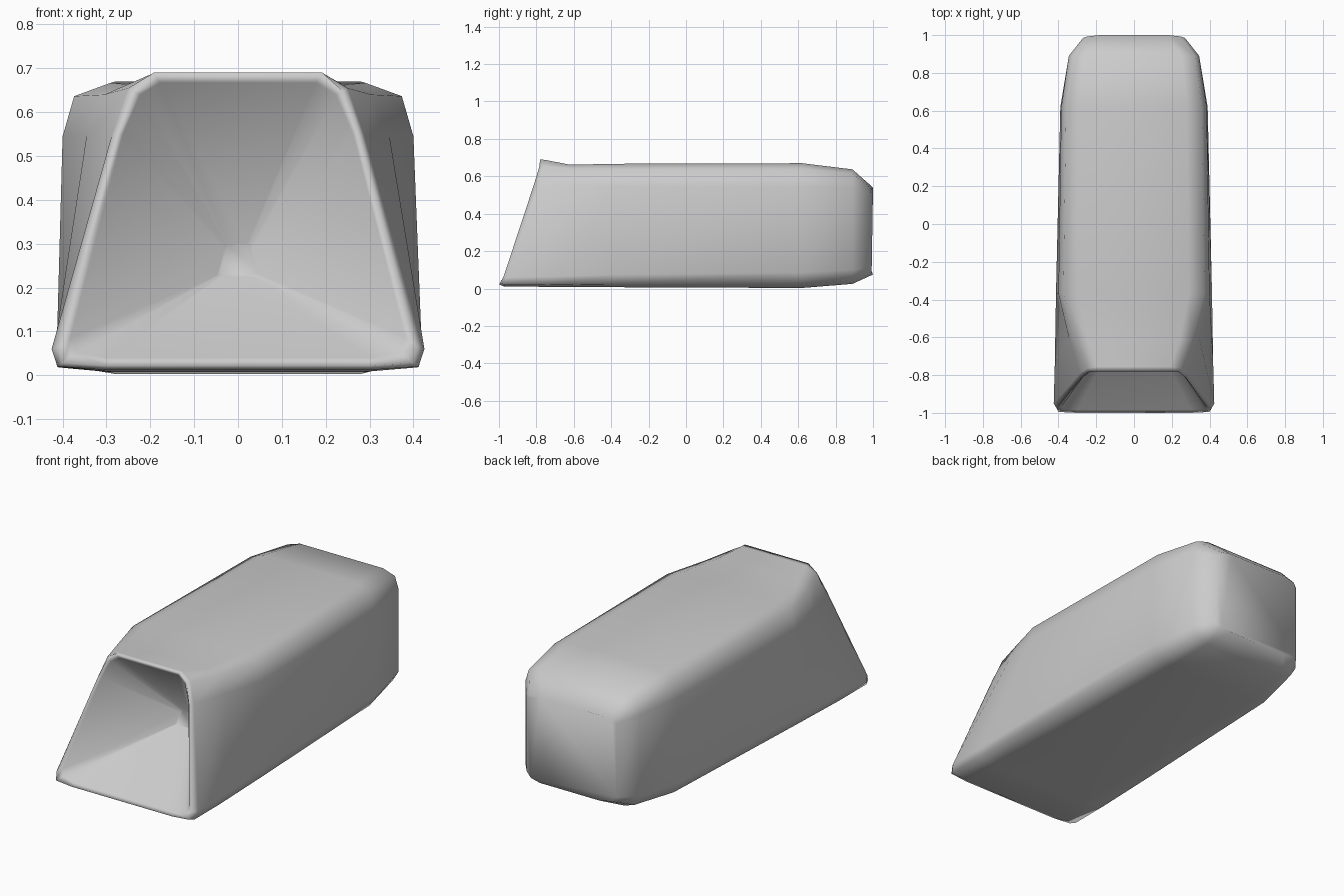
import bpy, bmesh

if "Cube" in bpy.data.objects:
    bpy.data.objects.remove(bpy.data.objects["Cube"])

bm = bmesh.new()


def ring(half):
    """Closed loop of vertices from the right half of a section (bottom to top)."""
    pts = list(half) + [(-x, y, z) for x, y, z in reversed(half)]
    return [bm.verts.new(p) for p in pts]


def bridge(a, b):
    n = len(a)
    for i in range(n):
        j = (i + 1) % n
        bm.faces.new((a[i], a[j], b[j], b[i]))


def body(y, wb, wt, flat, z0, z1, zl, zh, mb, bow=0.0):
    """Box section with chamfered corners; bow pulls the side edges forward."""
    return [(flat, y, z0), (mb, y - bow / 2, z0 + (zl - z0) * 0.25), (wb, y - bow, zl),
            (wt, y - bow, zh), (flat + (wt - flat) * 0.76, y - bow / 2, z1 - (z1 - zh) * 0.25),
            (flat, y, z1)]


# Slanted mouth rim: outer edge, rounded lip and inner edge
outer = [(0.30, -0.975, 0.012), (0.412, -0.965, 0.02), (0.425, -0.95, 0.06),
         (0.287, -0.79, 0.55), (0.25, -0.765, 0.655), (0.195, -0.755, 0.688)]
lip = [(0.30, -1.0, 0.022), (0.40, -0.995, 0.028), (0.41, -0.975, 0.065),
       (0.276, -0.815, 0.55), (0.24, -0.785, 0.648), (0.192, -0.78, 0.69)]
inner = [(0.30, -0.985, 0.04), (0.37, -0.98, 0.051), (0.382, -0.965, 0.085),
         (0.262, -0.80, 0.55), (0.223, -0.775, 0.64), (0.178, -0.765, 0.667)]

# Flare between the mouth and the body
flare = [(0.30, -0.75, 0.009), (0.409, -0.74, 0.018), (0.419, -0.73, 0.065),
         (0.345, -0.60, 0.548), (0.305, -0.61, 0.64), (0.24, -0.62, 0.662)]

# Body and rounded rear end
sections = [
    outer, flare,
    body(-0.37, 0.413, 0.40, 0.29, 0.007, 0.667, 0.075, 0.545, 0.403),
    body(0.62, 0.39, 0.385, 0.28, 0.003, 0.67, 0.085, 0.545, 0.36),
    body(0.89, 0.345, 0.345, 0.25, 0.025, 0.637, 0.10, 0.545, 0.31),
    body(1.0, 0.27, 0.27, 0.18, 0.075, 0.54, 0.11, 0.51, 0.24, bow=0.015),
]
loops = [ring(s) for s in sections]
for a, b in zip(loops, loops[1:]):
    bridge(a, b)
bm.faces.new(loops[-1])

# Lip and tapering cavity
lip_loop, inner_loop = ring(lip), ring(inner)
bridge(lip_loop, loops[0])
bridge(inner_loop, lip_loop)
deep = ring([(x * 0.12, y * 0.12 - 0.40 * 0.88, z * 0.12 + 0.25 * 0.88) for x, y, z in inner])
bridge(deep, inner_loop)
bm.faces.new(list(reversed(deep)))

bmesh.ops.recalc_face_normals(bm, faces=bm.faces[:])
for f in bm.faces:
    f.smooth = True
mesh = bpy.data.meshes.new("hollow_housing")
bm.to_mesh(mesh)
bm.free()
obj = bpy.data.objects.new("hollow_housing", mesh)
bpy.context.collection.objects.link(obj)
